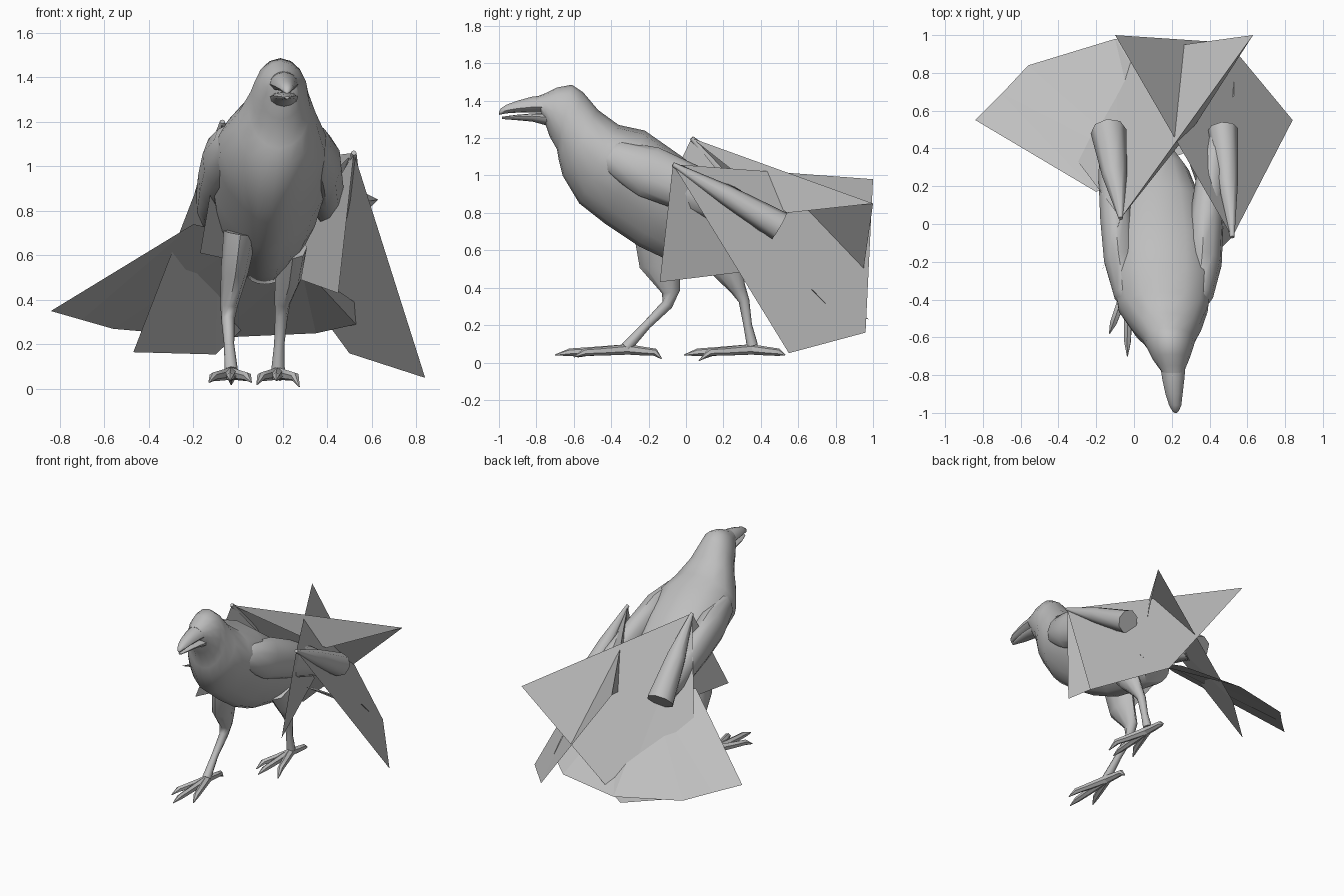
import bpy, bmesh, math
from mathutils import Vector

if "Cube" in bpy.data.objects:
    bpy.data.objects.remove(bpy.data.objects["Cube"])

grey = bpy.data.materials.new("plumage grey")
grey.diffuse_color = (0.52, 0.52, 0.52, 1)
grey.use_nodes = True
grey.node_tree.nodes["Principled BSDF"].inputs["Base Color"].default_value = grey.diffuse_color


def finish(bm, name, smooth=True):
    bmesh.ops.recalc_face_normals(bm, faces=bm.faces)
    me = bpy.data.meshes.new(name)
    bm.to_mesh(me)
    bm.free()
    ob = bpy.data.objects.new(name, me)
    bpy.context.collection.objects.link(ob)
    me.materials.append(grey)
    if smooth:
        bpy.ops.object.select_all(action='DESELECT')
        bpy.context.view_layer.objects.active = ob
        ob.select_set(True)
        bpy.ops.object.shade_smooth_by_angle(angle=math.radians(50))
    return ob


def skin(bm, loops):
    """Bridge a list of vertex loops and cap both ends."""
    n = len(loops[0])
    for a, b in zip(loops, loops[1:]):
        for i in range(n):
            j = (i + 1) % n
            bm.faces.new((a[i], a[j], b[j], b[i]))
    bm.faces.new(loops[0])
    bm.faces.new(loops[-1])


def profile_loft(name, rings, sides):
    """Rings: top y, top z, bottom y, bottom z, centre x, half width, top heaviness."""
    bm = bmesh.new()
    loops = []
    for ty, tz, by, bz, cx, hw, egg in rings:
        loop = []
        for i in range(sides):
            a = 2 * math.pi * i / sides
            c = math.cos(a)
            loop.append(bm.verts.new((cx + hw * math.sin(a) * (1 + egg * c),
                                      (ty + by) / 2 + (ty - by) / 2 * c,
                                      (tz + bz) / 2 + (tz - bz) / 2 * c)))
        loops.append(loop)
    skin(bm, loops)
    return finish(bm, name)


def tube(bm, pts, sides=6):
    """Pts: (x, y, z, radius) along a path, radius may be a (width, height) pair."""
    ps = [Vector(p[:3]) for p in pts]
    loops = []
    for k, p in enumerate(ps):
        r = pts[k][3]
        rw, rh = r if isinstance(r, tuple) else (r, r)
        d = (ps[min(k + 1, len(ps) - 1)] - ps[max(k - 1, 0)]).normalized()
        u = d.cross(Vector((1, 0, 0.1))).normalized()
        v = d.cross(u)
        loops.append([bm.verts.new(p + u * rh * math.cos(2 * math.pi * i / sides)
                                   + v * rw * math.sin(2 * math.pi * i / sides))
                      for i in range(sides)])
    skin(bm, loops)


def tube_object(name, pts, sides=6):
    bm = bmesh.new()
    tube(bm, pts, sides)
    return finish(bm, name)


def sheet(name, pts, faces):
    bm = bmesh.new()
    vs = [bm.verts.new(p) for p in pts]
    for f in faces:
        bm.faces.new([vs[i] for i in f])
    return finish(bm, name, False)


# head, neck and body in one loft
profile_loft("body", [
    (-.79, 1.425, -.77, 1.32, .205, .06, 0),
    (-.75, 1.44, -.75, 1.27, .20, .078, 0),
    (-.69, 1.47, -.73, 1.21, .195, .10, 0),
    (-.61, 1.485, -.69, 1.14, .19, .125, 0),
    (-.55, 1.445, -.68, 1.08, .185, .14, 0),
    (-.47, 1.35, -.66, 1.00, .175, .18, .1),
    (-.36, 1.27, -.57, .85, .155, .235, .27),
    (-.22, 1.24, -.43, .74, .15, .245, .38),
    (-.02, 1.10, -.25, .62, .14, .245, .42),
    (.20, .92, -.08, .54, .13, .215, .42),
    (.36, .73, .12, .50, .125, .16, .3),
    (.46, .56, .30, .47, .12, .08, 0)], 16)

# beak halves with a narrow gap
profile_loft("upper_beak", [
    (-.72, 1.43, -.72, 1.335, .205, .07, -.2),
    (-.82, 1.422, -.82, 1.336, .208, .058, -.2),
    (-.90, 1.40, -.90, 1.336, .212, .045, -.2),
    (-.96, 1.378, -.96, 1.332, .218, .032, -.2),
    (-.99, 1.358, -.99, 1.326, .22, .018, 0),
    (-1.0, 1.338, -1.0, 1.324, .22, .006, 0)], 10)
profile_loft("lower_beak", [
    (-.72, 1.336, -.72, 1.26, .205, .066, .2),
    (-.82, 1.332, -.82, 1.288, .208, .052, .2),
    (-.91, 1.324, -.91, 1.296, .212, .036, .2),
    (-.985, 1.314, -.985, 1.302, .22, .01, 0)], 10)

# wings: elbow, outer feather corners, forearm, under feathers, loose flap tip
wings = {
    "right": dict(elbow=(.52, -.07, 1.06), inner=(-.10, 1.0, .98),
                  low=(.50, .96, .16), outer=(.84, .55, .05),
                  under=(.45, -.14, .43), root=(.20, .60, .52),
                  hand=(.47, .50, .73), r=.08, flap=(.19, .50, .74),
                  fold=[(.31, -.49, 1.13), (.355, -.37, 1.09), (.375, -.2, 1.02),
                        (.385, .02, .93), (.41, .25, .83), (.45, .46, .73)]),
    "left": dict(elbow=(-.07, .03, 1.20), inner=(.63, 1.0, .85),
                 low=(-.10, .90, .155), outer=(-.47, .56, .165),
                 under=(-.17, -.25, .61), root=(.10, .55, .55),
                 hand=(-.135, .49, .75), r=.095, flap=(.335, .54, .80),
                 fold=[(.01, -.49, 1.13), (-.045, -.37, 1.09), (-.07, -.2, 1.02),
                       (-.09, .02, .93), (-.11, .25, .84), (-.13, .46, .75)]),
}
radii = [(.03, .04), (.065, .10), (.09, .14), (.09, .13), (.08, .10), (.05, .06)]
for side, w in wings.items():
    sheet(side + "_wing_feathers", [w["elbow"], w["inner"], w["low"], w["outer"]],
          [(0, 1, 2), (0, 2, 3)])
    sheet(side + "_under_feathers", [w["elbow"], w["under"], w["root"]], [(0, 1, 2)])
    sheet(side + "_feather_flap", [w["elbow"], w["inner"], w["flap"]], [(0, 1, 2)])
    e, h = Vector(w["elbow"]), Vector(w["hand"])
    tube_object(side + "_forearm", [(*e, .012), (*e.lerp(h, .5), w["r"] * .7),
                                    (*h, w["r"])], 8)
    tube_object(side + "_folded_wing", [(*p, r) for p, r in zip(w["fold"], radii)], 10)

# tail fan
sheet("tail", [(-.20, .17, .74), (.06, .30, .68), (.28, .38, .56),
               (-.84, .55, .35), (-.70, .69, .31), (-.56, .84, .27),
               (-.10, .98, .23), (.35, .92, .25), (.53, .77, .29), (.53, .68, .385)],
      [(0, 3, 4), (0, 4, 1), (1, 4, 5), (1, 5, 6), (1, 6, 2), (2, 6, 7), (2, 7, 8), (2, 8, 9)])


# legs and feet
def leg(name, path, foot, toes):
    tube_object(name + "_leg", path, 8)
    bm = bmesh.new()
    for tx, ty, tz in toes:
        f, t = Vector(foot), Vector((tx, ty, tz))
        knuckle = f.lerp(t, .5)
        knuckle.z = .06
        claw = f.lerp(t, .8)
        claw.z = .055
        tube(bm, [(*f, .028), (*knuckle, .023), (*claw, .02), (*t, .003)], 6)
    finish(bm, name + "_foot")


leg("left", [(.01, -.15, .70, (.075, .13)), (-.015, -.14, .53, (.062, .11)),
             (-.04, -.08, .38, (.04, .05)), (-.045, -.10, .31, .03),
             (-.04, -.21, .20, .023), (-.03, -.32, .08, .03)],
    (-.03, -.31, .07),
    [(-.13, -.58, .03), (-.035, -.70, .04), (.06, -.60, .03), (-.03, -.13, .02)])
leg("right", [(.24, .14, .64, (.07, .11)), (.225, .22, .50, (.06, .08)),
              (.20, .28, .39, (.036, .042)), (.195, .31, .33, .029),
              (.185, .33, .20, .023), (.18, .355, .09, .03)],
    (.18, .35, .07),
    [(.085, .09, .02), (.17, -.01, .04), (.275, .07, .01), (.19, .53, .04)])
